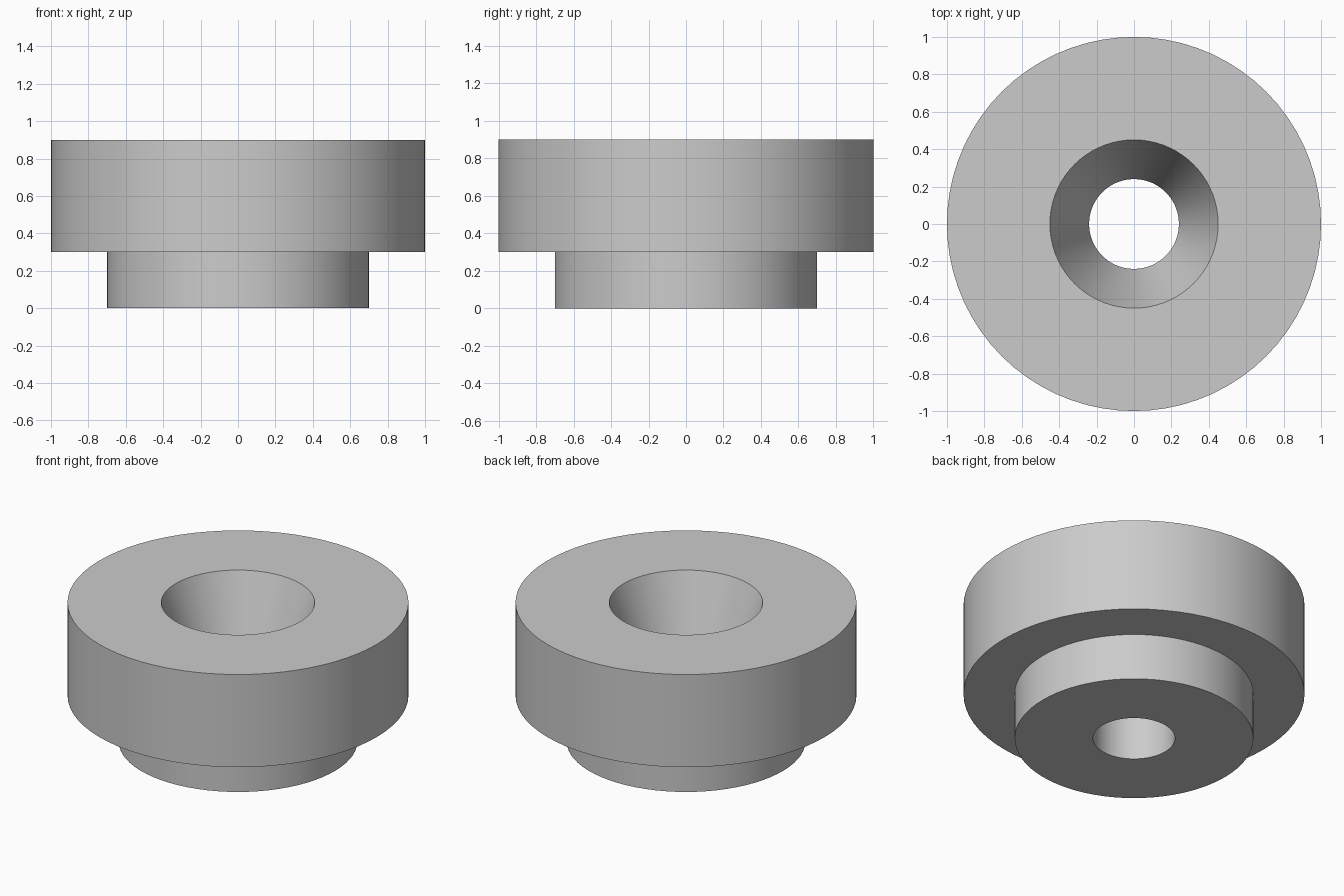
import bpy, bmesh, math
from mathutils import Matrix

cube = bpy.data.objects.get("Cube")
if cube:
    bpy.data.objects.remove(cube, do_unlink=True)

SEGMENTS = 72

# Plain grey material
grey = bpy.data.materials.new("light_grey")
grey.use_nodes = True
colour = (0.6, 0.6, 0.6, 1)
grey.diffuse_color = colour
grey.node_tree.nodes["Principled BSDF"].inputs["Base Color"].default_value = colour


def lathe(name, profile, material):
    """Revolve a closed (radius, height) profile around z."""
    bm = bmesh.new()
    rings = []
    for radius, height in profile:
        ring = bmesh.ops.create_circle(
            bm, segments=SEGMENTS, radius=radius,
            matrix=Matrix.Translation((0, 0, height)))["verts"]
        rings.append(ring)
    for low, high in zip(rings, rings[1:] + rings[:1]):
        for i in range(SEGMENTS):
            j = (i + 1) % SEGMENTS
            bm.faces.new((low[i], low[j], high[j], high[i]))
    bmesh.ops.recalc_face_normals(bm, faces=bm.faces)
    mesh = bpy.data.meshes.new(name)
    bm.to_mesh(mesh)
    bm.free()
    mesh.materials.append(material)
    obj = bpy.data.objects.new(name, mesh)
    bpy.context.collection.objects.link(obj)
    bpy.ops.object.select_all(action="DESELECT")
    obj.select_set(True)
    bpy.context.view_layer.objects.active = obj
    bpy.ops.object.shade_smooth_by_angle(angle=math.radians(15))
    return obj


# Stepped bushing: neck, wide flange, tapered mouth and straight bore
lathe("stepped_bushing", [
    (0.24, 0.0), (0.7, 0.0), (0.7, 0.3), (1.0, 0.3),
    (1.0, 0.9), (0.45, 0.9), (0.24, 0.3),
], grey)
